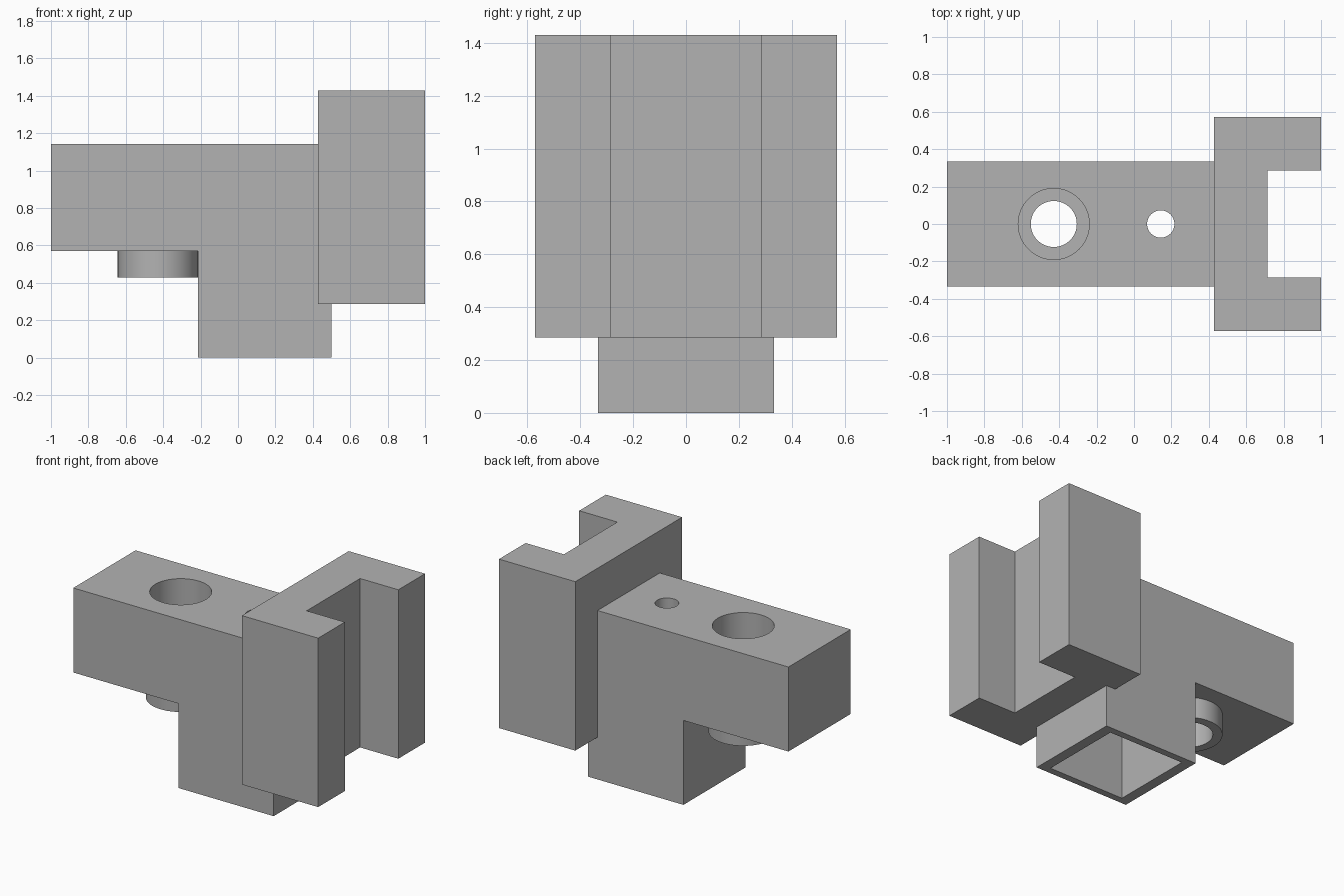
import bpy
import bmesh
from math import radians, cos, sin, tau

if "Cube" in bpy.data.objects:
    bpy.data.objects.remove(bpy.data.objects["Cube"], do_unlink=True)

grey = bpy.data.materials.new("plain grey")
grey.use_nodes = True
colour = (0.45, 0.45, 0.45, 1)
grey.diffuse_color = colour
grey.node_tree.nodes["Principled BSDF"].inputs["Base Color"].default_value = colour


def finish(name, bm):
    bmesh.ops.recalc_face_normals(bm, faces=bm.faces)
    mesh = bpy.data.meshes.new(name)
    bm.to_mesh(mesh)
    bm.free()
    obj = bpy.data.objects.new(name, mesh)
    bpy.context.collection.objects.link(obj)
    mesh.materials.append(grey)
    return obj


def prism(name, points, direction):
    """Extrude a closed outline of 3D points along a direction."""
    bm = bmesh.new()
    face = bm.faces.new([bm.verts.new(p) for p in points])
    new = bmesh.ops.extrude_face_region(bm, geom=[face])["geom"]
    verts = [v for v in new if isinstance(v, bmesh.types.BMVert)]
    bmesh.ops.translate(bm, verts=verts, vec=direction)
    return finish(name, bm)


def turned(name, x, profile, sides=64):
    """Closed solid turned about a vertical axis from (radius, height) pairs."""
    bm = bmesh.new()
    rings = [[bm.verts.new((x + r * cos(tau * i / sides), r * sin(tau * i / sides), z))
              for i in range(sides)] for r, z in profile]
    for low, high in zip(rings, rings[1:]):
        for i in range(sides):
            j = (i + 1) % sides
            bm.faces.new((low[i], low[j], high[j], high[i]))
    bm.faces.new(rings[0])
    bm.faces.new(rings[-1])
    return finish(name, bm)


def cut(target, cutter):
    mod = target.modifiers.new("cut", "BOOLEAN")
    mod.operation = "DIFFERENCE"
    mod.solver = "EXACT"
    mod.object = cutter
    bpy.context.view_layer.objects.active = target
    bpy.ops.object.modifier_apply(modifier=mod.name)


# Main body: horizontal arm with a square post below it
half = 0.333
outline = [(-1, 1.143), (-1, 0.571), (-0.214, 0.571), (-0.214, 0),
           (0.5, 0), (0.5, 1.143)]
body = prism("arm_and_post", [(x, -half, z) for x, z in outline], (0, 2 * half, 0))

# Upright channel bracket, open towards +x
channel = [(0.429, 0.571), (0.429, -0.571), (1, -0.571), (1, -0.286),
           (0.714, -0.286), (0.714, 0.286), (1, 0.286), (1, 0.571)]
bracket = prism("channel_bracket", [(x, y, 0.286) for x, y in channel], (0, 0, 1.143))

# Round boss under the arm
bore_x, pin_x = -0.429, 0.143
boss = turned("round_boss", bore_x, [(0.214, 0.429), (0.214, 0.575)])

# Cutters: stepped bore, square socket and small pin hole
bore = turned("bore_cutter", bore_x, [(0.155, 0.3), (0.155, 0.64), (0.123, 0.64),
                                      (0.123, 0.714), (0.19, 0.714), (0.19, 1.3)])
pin = turned("pin_cutter", pin_x, [(0.073, 0.6), (0.073, 1.3)], 48)
s = 0.286
socket = prism("socket_cutter", [(pin_x + i * s, j * s, -0.1) for i, j in
                                 ((-1, -1), (1, -1), (1, 1), (-1, 1))], (0, 0, 0.957))
for cutter in (socket, pin, bore):
    cut(body, cutter)
cut(boss, bore)
for cutter in (socket, pin, bore):
    bpy.data.objects.remove(cutter, do_unlink=True)

# Smooth round walls, keep edges sharp
bpy.ops.object.select_all(action="DESELECT")
for obj in (body, boss, bracket):
    obj.select_set(True)
bpy.context.view_layer.objects.active = body
bpy.ops.object.shade_smooth_by_angle(angle=radians(30))
